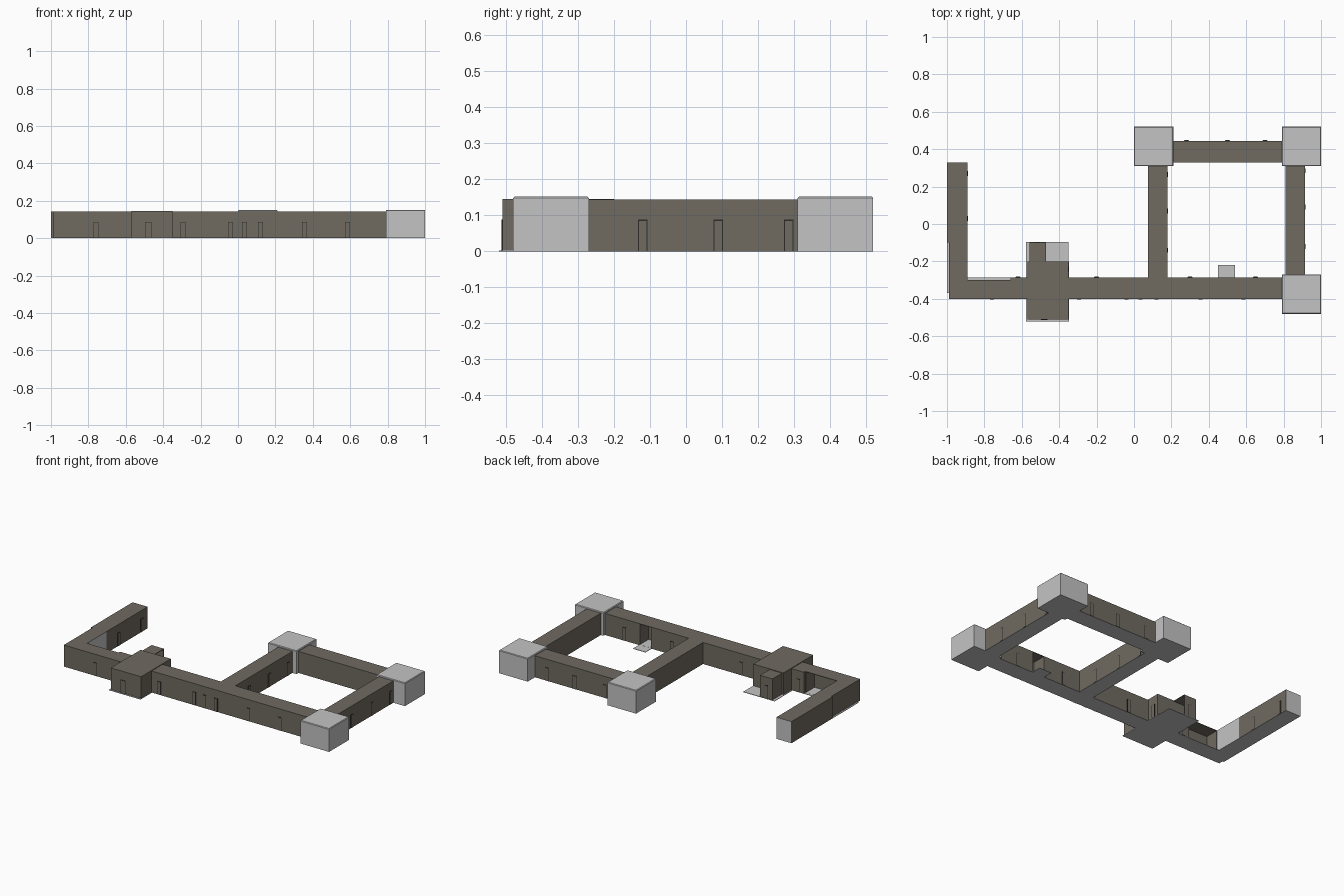
import bpy, bmesh
from mathutils import Matrix, Vector

cube = bpy.data.objects.get("Cube")
if cube:
    bpy.data.objects.remove(cube, do_unlink=True)


def material(name, rgb):
    m = bpy.data.materials.new(name)
    m.use_nodes = True
    m.diffuse_color = (*rgb, 1)
    m.node_tree.nodes["Principled BSDF"].inputs["Base Color"].default_value = (*rgb, 1)
    return m


WALL = material("brown stone", (0.16, 0.145, 0.12))
PALE = material("pale grey", (0.55, 0.55, 0.55))
DARK = material("dark trim", (0.025, 0.024, 0.022))
H = 0.142  # corridor height


def finish(name, bm, mats, rule=None):
    bm.normal_update()
    if rule:
        for f in bm.faces:
            f.material_index = rule(f)
    me = bpy.data.meshes.new(name)
    bm.to_mesh(me)
    bm.free()
    for m in mats:
        me.materials.append(m)
    ob = bpy.data.objects.new(name, me)
    bpy.context.collection.objects.link(ob)
    return ob


def box_mesh(x0, x1, y0, y1, z0, z1):
    bm = bmesh.new()
    size = Vector((x1 - x0, y1 - y0, z1 - z0))
    mid = Vector((x0 + x1, y0 + y1, z0 + z1)) / 2
    bmesh.ops.create_cube(bm, size=1, matrix=Matrix.Translation(mid) @ Matrix.Diagonal((*size, 1)))
    bm.normal_update()
    return bm


def section(name, x0, x1, y0, y1, h=H, pale_side=None, open_side=None, depth=0.09):
    """Corridor section: brown shell, pale floor, optional pale wall or open side."""
    bm = box_mesh(x0, x1, y0, y1, 0, h)
    if open_side:
        faces = [f for f in bm.faces if f.normal.dot(Vector(open_side)) > 0.9]
        bmesh.ops.inset_individual(bm, faces=faces, thickness=0.005)
        bmesh.ops.inset_individual(bm, faces=faces, thickness=0, depth=-depth)

    def rule(f):
        if f.calc_center_median().z < 0.01:
            return 1
        return int(pale_side is not None and f.normal.dot(Vector(pale_side)) > 0.9)

    return finish(name, bm, [WALL, PALE], rule)


# Corridors and wings
NORTH, EAST = (0, 1, 0), (1, 0, 0)
section("west_wing_south", -0.99, -0.89, -0.40, -0.10, pale_side=EAST)
section("west_wing_north", -1.0, -0.89, -0.10, 0.33, pale_side=NORTH)
section("open_gallery", -0.89, -0.66, -0.40, -0.30, open_side=NORTH)
section("south_corridor_west", -0.66, -0.57, -0.40, -0.285)
section("entrance_block", -0.57, -0.35, -0.51, -0.20, 0.146)
section("annex", -0.56, -0.47, -0.20, -0.10, open_side=EAST, depth=0.08)
section("south_corridor_middle", -0.35, 0.45, -0.40, -0.285)
section("courtyard_alcove", 0.45, 0.54, -0.40, -0.285, open_side=NORTH)
section("south_corridor_east", 0.54, 0.79, -0.40, -0.285)
section("inner_corridor", 0.075, 0.18, -0.285, 0.31)
section("east_corridor", 0.81, 0.915, -0.27, 0.31, 0.144)
section("north_corridor", 0.21, 0.79, 0.33, 0.445)

# Ground plates
for name, x0, x1, y0, y1 in [
    ("annex_floor", -0.578, -0.35, -0.20, -0.096),
    ("entrance_floor", -0.578, -0.347, -0.52, -0.20),
    ("gallery_floor", -0.89, -0.578, -0.30, -0.285),
    ("alcove_floor", 0.45, 0.54, -0.285, -0.22),
    ("wing_floor", -1.0, -0.99, -0.37, -0.10),
]:
    finish(name, box_mesh(x0, x1, y0, y1, 0, 0.003), [PALE])

# Corner towers with softened roof edges
for name, x, y in [("tower_northwest", 0, 0.31), ("tower_northeast", 0.79, 0.31),
                   ("tower_southeast", 0.79, -0.48)]:
    bm = box_mesh(x, x + 0.21, y, y + 0.21, 0, 0.152)
    rim = [e for e in bm.edges if all(v.co.z > 0.1 for v in e.verts)]
    bmesh.ops.bevel(bm, geom=rim, offset=0.004, segments=1, affect='EDGES')
    finish(name, bm, [PALE])


def door(name, x, y, facing, width=0.026, height=0.088):
    """Dark frame plate with a brown leaf laid over it."""
    for part, w, h, t, mat in [("frame", width, height, 0.002, DARK),
                               ("leaf", width - 0.005, height - 0.003, 0.003, WALL)]:
        nx, ny = facing
        ax, ay = abs(nx), abs(ny)
        cx, cy = x + nx * t / 2, y + ny * t / 2
        dx, dy = ay * w / 2 + ax * t / 2, ax * w / 2 + ay * t / 2
        finish(name + "_" + part, box_mesh(cx - dx, cx + dx, cy - dy, cy + dy, 0.001, h), [mat])


# Doors along each wall
for x in (-0.76, -0.295, -0.04, 0.035, 0.12, 0.355, 0.585):
    door("south_door", x, -0.40, (0, -1))
for x in (-0.62, -0.2, 0.3, 0.65):
    door("courtyard_door", x, -0.285, (0, 1))
for x in (0.28, 0.5, 0.7):
    door("north_door", x, 0.445, (0, 1))
for y in (-0.12, 0.09, 0.285):
    door("east_door", 0.915, y, (1, 0))
    door("inner_door", 0.18, y - 0.02, (1, 0))
for y in (0.03, 0.27):
    door("west_wing_door", -0.89, y, (1, 0))
door("entrance_door", -0.48, -0.51, (0, -1), 0.035)
door("entrance_side_door", -0.35, -0.24, (1, 0))
door("annex_door", -0.515, -0.10, (0, 1))
